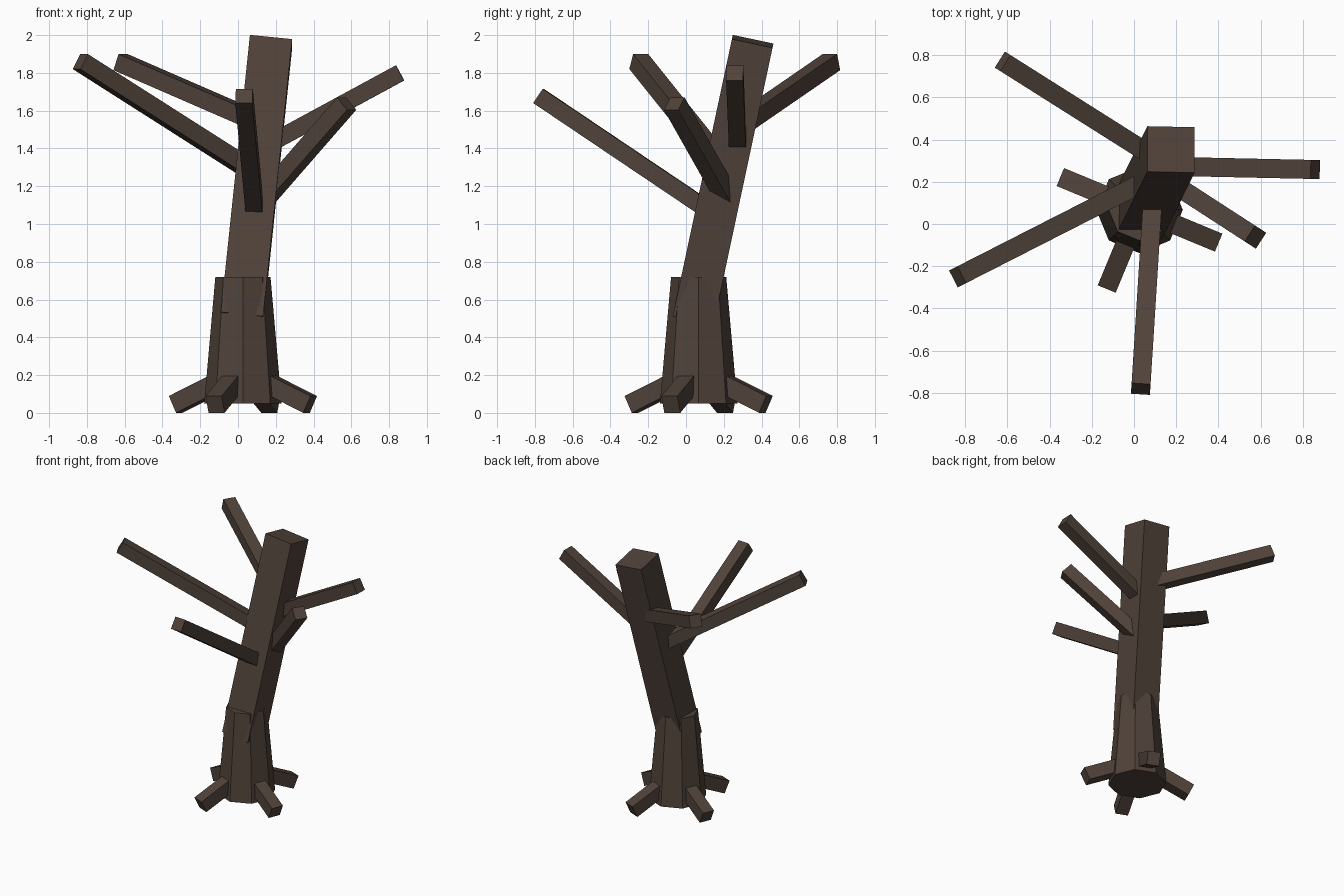
import bpy, bmesh
from math import cos, sin, pi, radians
from mathutils import Vector, Matrix

if "Cube" in bpy.data.objects:
    bpy.data.objects.remove(bpy.data.objects["Cube"])

bark = bpy.data.materials.new("bark")
bark.diffuse_color = (0.08, 0.055, 0.042, 1)
bark.use_nodes = True
bark.node_tree.nodes["Principled BSDF"].inputs["Base Color"].default_value = bark.diffuse_color


def finish(bm, name):
    mesh = bpy.data.meshes.new(name)
    bmesh.ops.recalc_face_normals(bm, faces=bm.faces)
    bm.to_mesh(mesh)
    bm.free()
    mesh.materials.append(bark)
    obj = bpy.data.objects.new(name, mesh)
    bpy.context.collection.objects.link(obj)
    return obj


def beam(name, start, end, width, depth, side=None):
    """Square beam between two points; its width runs along side (level by default)."""
    a, b = Vector(start), Vector(end)
    d = (b - a).normalized()
    s = Vector(side) if side else d.cross(Vector((0, 0, 1)))
    s = (s - d * s.dot(d)).normalized()
    u = d.cross(s)
    frame = Matrix((s, u, d)).transposed().to_4x4()
    size = Matrix.Diagonal((width, depth, (b - a).length, 1))
    bm = bmesh.new()
    bmesh.ops.create_cube(bm, size=1, matrix=Matrix.Translation((a + b) / 2) @ frame @ size)
    return finish(bm, name)


# Flared eight-sided trunk base
CX, CY = 0.026, 0.067
bm = bmesh.new()
bmesh.ops.create_cone(bm, cap_ends=True, segments=8, radius1=0.205, radius2=0.146,
                      depth=0.67, matrix=Matrix.Translation((CX, CY, 0.385)))
finish(bm, "trunk_base")

# Leaning upper trunk
beam("upper_trunk", (0.021, 0.04, 0.5), (0.175, 0.353, 1.967), 0.225, 0.22, side=(1, 0, 0))

# Four roots sloping down to the ground
for i in range(4):
    t = radians(-22.5) + i * pi / 2
    inner = (CX + 0.05 * cos(t), CY + 0.05 * sin(t), 0.201)
    outer = (CX + 0.385 * cos(t), CY + 0.385 * sin(t), 0.045)
    beam(f"root_{i + 1}", inner, outer, 0.092, 0.098)

# Branches
branches = {
    "front_left": ((0.107, 0.23, 1.26), (-0.835, -0.25, 1.86)),
    "back_left": ((0.13, 0.295, 1.53), (-0.622, 0.77, 1.857)),
    "right": ((0.12, 0.274, 1.40), (0.858, 0.258, 1.80)),
    "front_right": ((0.12, 0.233, 1.115), (0.575, -0.062, 1.637)),
    "front": ((0.09, 0.14, 1.058), (0.032, -0.781, 1.678)),
}
for name, (start, end) in branches.items():
    beam(f"{name}_branch", start, end, 0.09, 0.091)
